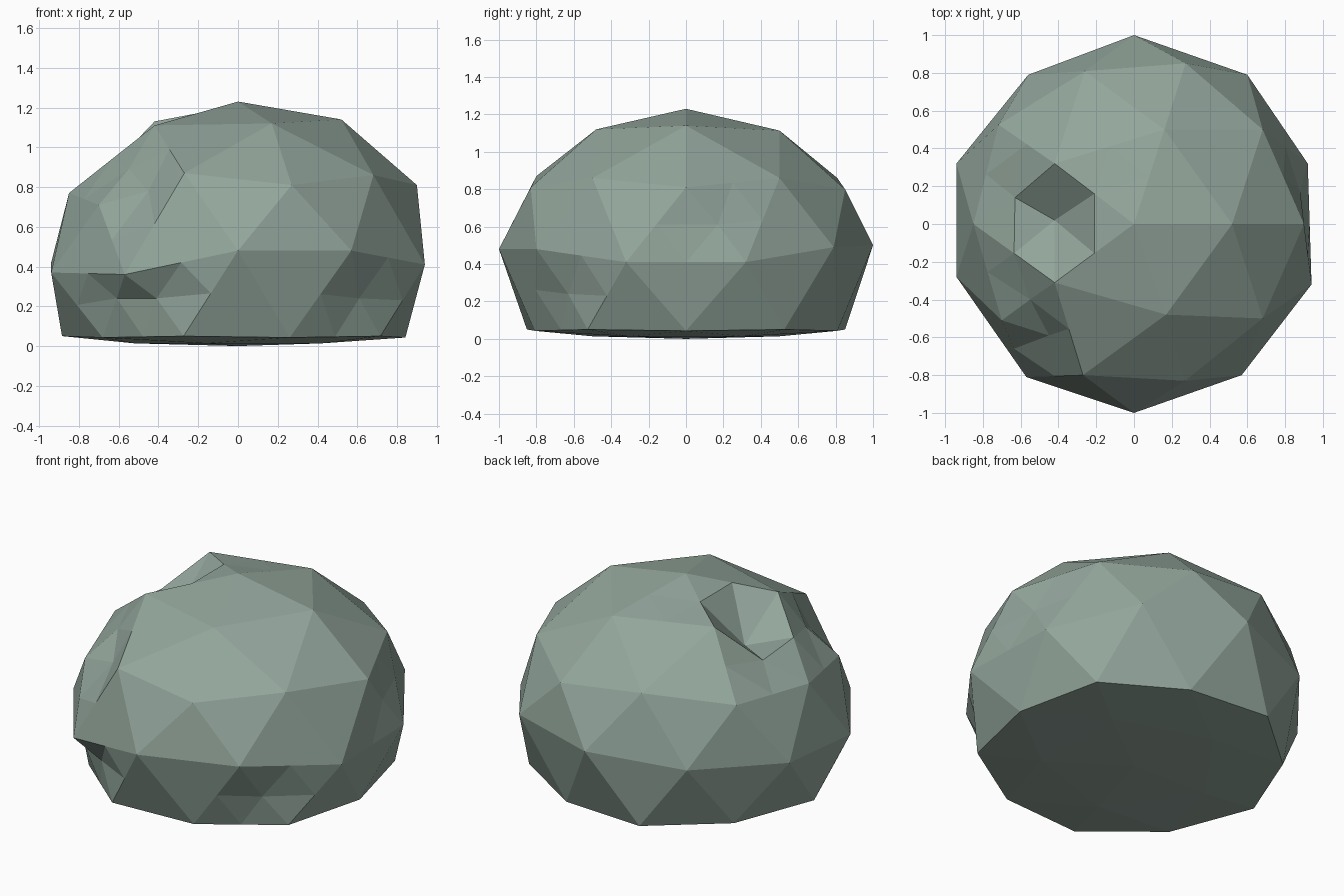
import bpy, bmesh
from mathutils import Vector

if "Cube" in bpy.data.objects:
    bpy.data.objects.remove(bpy.data.objects["Cube"])

# Boulder: coarse icosphere, squashed with a flattened base
bm = bmesh.new()
bmesh.ops.create_icosphere(bm, subdivisions=2, radius=1.0)
for v in bm.verts:
    z = v.co.z
    v.co.z = 0.45 + 0.78 * z if z > -0.4 else 0.05 * (1 + z) / 0.553
    v.co.x *= 0.99


def move_nearest(targets):
    """Pull the closest vertex to each target point."""
    for t in targets:
        p = Vector(t)
        min(bm.verts, key=lambda v: (v.co - p).length).co = p


# Main corners
move_nearest([
    (0, -1, 0.48), (0, 1, 0.50), (0.57, -0.80, 0.48), (0.60, 0.79, 0.49),
    (0.94, -0.32, 0.41), (0.92, 0.32, 0.41), (-0.94, -0.28, 0.37),
    (-0.94, 0.32, 0.42), (-0.57, -0.81, 0.36), (-0.56, 0.79, 0.45),
    (-0.70, -0.51, 0.71), (-0.85, 0, 0.77), (0.90, 0, 0.81),
    (0.52, 0, 1.14), (-0.42, 0.32, 1.13), (-0.42, -0.31, 1.11),
    (0.17, -0.48, 1.12), (-0.27, -0.80, 0.87), (0.27, -0.83, 0.81),
])

# Split every facet flat into four
bmesh.ops.subdivide_edges(bm, edges=bm.edges[:], cuts=1, use_grid_fill=True)

# Chipped dents at facet midpoints
move_nearest([
    (-0.42, 0.02, 0.90), (-0.63, 0.14, 0.91), (-0.21, 0.16, 1.17),
    (-0.45, -0.59, 0.78), (-0.55, -0.40, 0.89),
    (-0.61, -0.64, 0.24), (-0.41, -0.76, 0.24),
    (0.61, -0.63, 0.24), (0.88, 0.17, 0.61),
])
bmesh.ops.triangulate(bm, faces=bm.faces[:])
bmesh.ops.recalc_face_normals(bm, faces=bm.faces[:])

mesh = bpy.data.meshes.new("boulder")
bm.to_mesh(mesh)
bm.free()
stone = bpy.data.materials.new("grey green stone")
stone.diffuse_color = (0.29, 0.38, 0.33, 1)
stone.use_nodes = True
stone.node_tree.nodes["Principled BSDF"].inputs["Base Color"].default_value = stone.diffuse_color
mesh.materials.append(stone)
bpy.context.collection.objects.link(bpy.data.objects.new("boulder", mesh))
